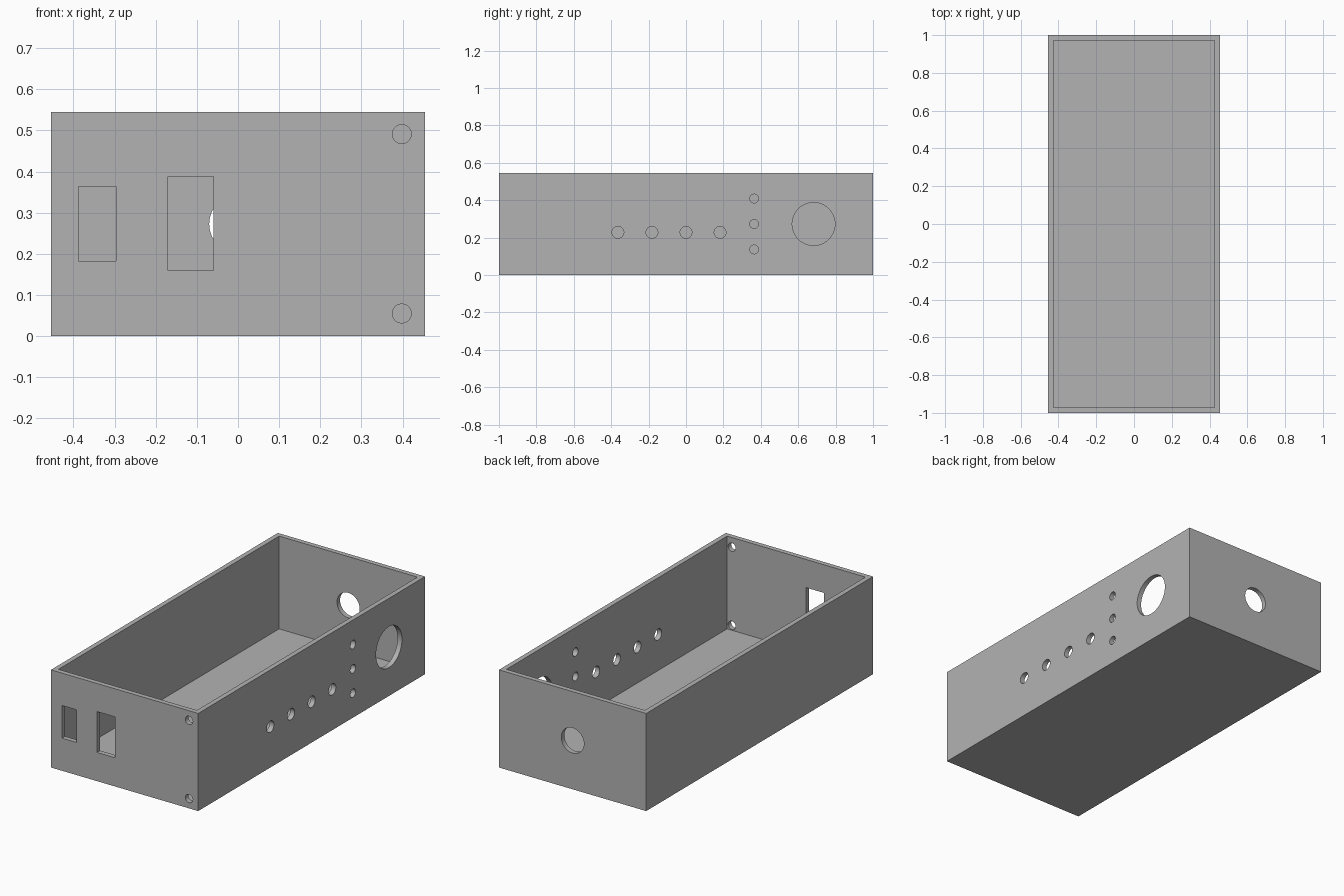
import bpy, math
from mathutils import Vector

if "Cube" in bpy.data.objects:
    bpy.data.objects.remove(bpy.data.objects["Cube"], do_unlink=True)

# Overall size and wall thickness
W, L, H, T = 0.909, 2.0, 0.545, 0.0273

grey = bpy.data.materials.new("plain grey")
grey.use_nodes = True
colour = (0.45, 0.45, 0.45, 1)
grey.diffuse_color = colour
grey.node_tree.nodes["Principled BSDF"].inputs["Base Color"].default_value = colour


def box(name, low, high):
    low, high = Vector(low), Vector(high)
    bpy.ops.mesh.primitive_cube_add(size=1, location=(low + high) / 2)
    ob = bpy.context.object
    ob.name = name
    ob.scale = high - low
    bpy.ops.object.transform_apply(location=True, rotation=True, scale=True)
    ob.data.materials.append(grey)
    return ob


def drill(name, centre, radius, axis):
    rotation = (0, math.pi / 2, 0) if axis == "x" else (math.pi / 2, 0, 0)
    bpy.ops.mesh.primitive_cylinder_add(vertices=48, radius=radius, depth=4 * T,
                                        location=centre, rotation=rotation)
    ob = bpy.context.object
    ob.name = name
    ob.data.materials.append(grey)
    return ob


def cut(target, cutter):
    cutter.hide_render = True
    mod = target.modifiers.new("cut", "BOOLEAN")
    mod.operation, mod.solver, mod.object = "DIFFERENCE", "EXACT", cutter
    bpy.context.view_layer.objects.active = target
    bpy.ops.object.modifier_apply(modifier=mod.name)
    bpy.data.objects.remove(cutter, do_unlink=True)


# Open-topped tray
case = box("enclosure", (-W / 2, -L / 2, 0), (W / 2, L / 2, H))
cut(case, box("cavity", (-W / 2 + T, -L / 2 + T, T), (W / 2 - T, L / 2 - T, H + T)))

# Front wall: two rectangular sockets and two screw holes
for x1, x2, z1, z2 in [(-0.387, -0.296, 0.182, 0.364), (-0.17, -0.06, 0.16, 0.388)]:
    cut(case, box("socket", (x1, -1 - T, z1), (x2, -1 + 2 * T, z2)))
for z in (0.055, 0.491):
    cut(case, drill("screw_hole", (0.398, -1, z), 0.023, "y"))

# Back wall: cable hole
cut(case, drill("cable_hole", (0, 1, H / 2), 0.07, "y"))

# Right-hand wall: row of buttons, column of lamps, large dial opening
for i in range(4):
    cut(case, drill("button_hole", (W / 2, -0.364 + 0.182 * i, 0.228), 0.0315, "x"))
for i in (-1, 0, 1):
    cut(case, drill("lamp_hole", (W / 2, 0.364, H / 2 + 0.136 * i), 0.0235, "x"))
cut(case, drill("dial_hole", (W / 2, 0.682, H / 2), 0.1145, "x"))

# Round hole walls, crisp edges
bpy.ops.object.select_all(action="DESELECT")
case.select_set(True)
bpy.context.view_layer.objects.active = case
bpy.ops.object.shade_smooth_by_angle(angle=math.radians(30))
